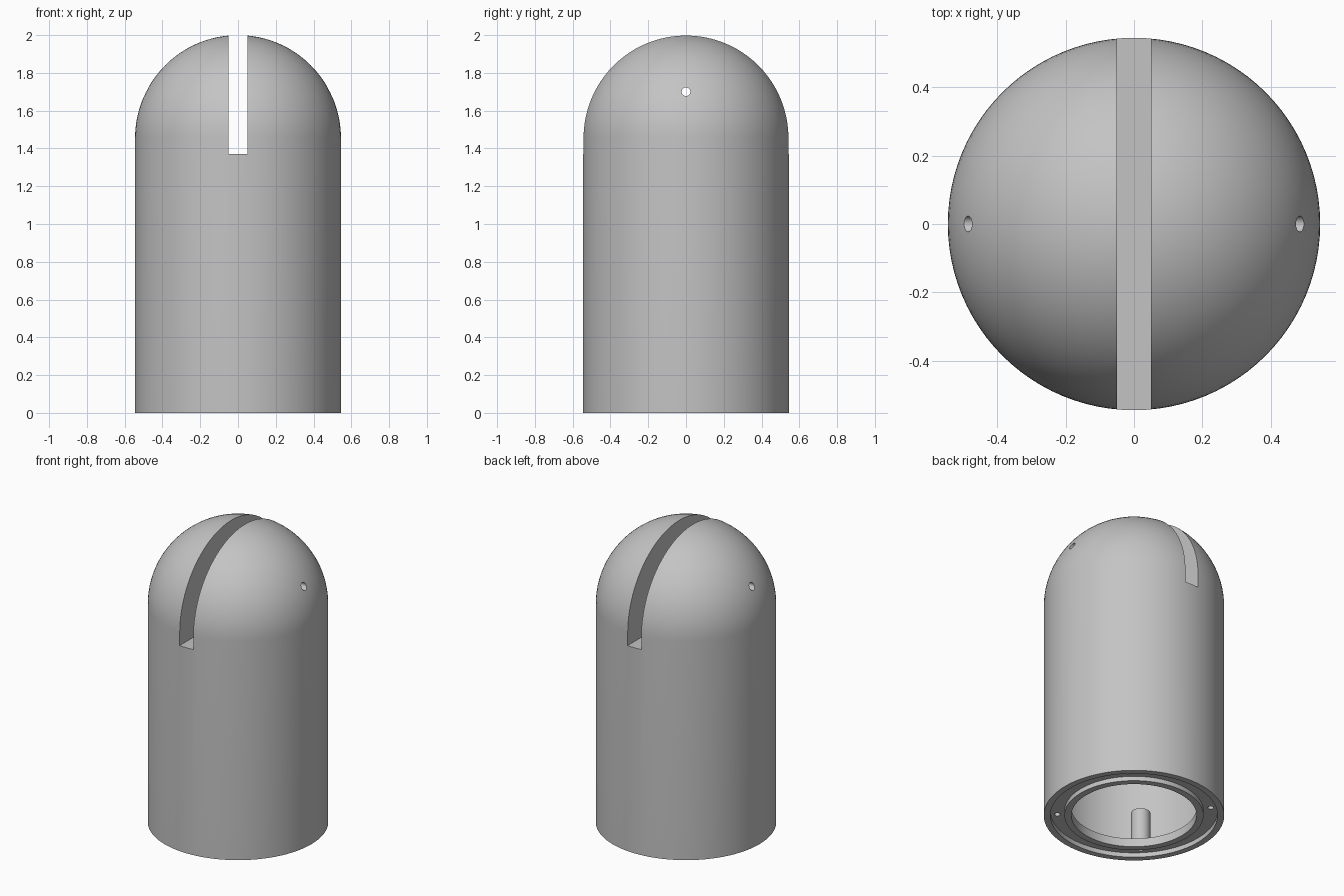
import bpy, bmesh, math
from mathutils import Matrix, Vector

cube = bpy.data.objects.get("Cube")
if cube:
    bpy.data.objects.remove(cube, do_unlink=True)

R = 0.545            # outer radius
SPRING = 2 - R       # height where the dome begins
PLATE_TOP = 0.056    # top of the bottom plate
SCREW_R = 0.465      # screw circle radius

grey = bpy.data.materials.new("light_grey")
grey.use_nodes = True
colour = (0.55, 0.55, 0.55, 1)
grey.diffuse_color = colour
grey.node_tree.nodes["Principled BSDF"].inputs["Base Color"].default_value = colour


def make_object(name, bm):
    bmesh.ops.recalc_face_normals(bm, faces=bm.faces[:])
    mesh = bpy.data.meshes.new(name)
    bm.to_mesh(mesh)
    bm.free()
    mesh.materials.append(grey)
    obj = bpy.data.objects.new(name, mesh)
    bpy.context.scene.collection.objects.link(obj)
    return obj


def lathe(name, profile, steps):
    bm = bmesh.new()
    verts = [bm.verts.new((r, 0, z)) for r, z in profile]
    edges = [bm.edges.new(pair) for pair in zip(verts, verts[1:])]
    bmesh.ops.spin(bm, geom=verts + edges, cent=(0, 0, 0), axis=(0, 0, 1),
                   angle=math.tau, steps=steps)
    bmesh.ops.remove_doubles(bm, verts=bm.verts[:], dist=1e-5)
    return make_object(name, bm)


def cylinder(name, radius, depth, matrix, sides=32):
    bm = bmesh.new()
    bmesh.ops.create_cone(bm, cap_ends=True, segments=sides, radius1=radius,
                          radius2=radius, depth=depth, matrix=matrix)
    return make_object(name, bm)


def cut(obj, cutters):
    for cutter in cutters:
        mod = obj.modifiers.new("cut", 'BOOLEAN')
        mod.operation = 'DIFFERENCE'
        mod.solver = 'EXACT'
        mod.object = cutter
    graph = bpy.context.evaluated_depsgraph_get()
    graph.update()
    mesh = bpy.data.meshes.new_from_object(obj.evaluated_get(graph))
    obj.modifiers.clear()
    obj.data = mesh


# Domed shell with hollow inside, bottom plate, groove and inner lip
dome = [(R * math.sin(a), SPRING + R * math.cos(a))
        for a in (math.pi / 2 * i / 24 for i in range(25))]
dome[0] = (0, 2)
inside = [(R, 0), (0.505, 0), (0.505, 0.03), (0.42, 0.03), (0.42, 0), (0.378, 0),
          (0.378, PLATE_TOP), (0.5, PLATE_TOP), (0.5, 1.3), (0, 1.3)]
body = lathe("domed_body", dome + inside, 96)

# Slot across the dome
bm = bmesh.new()
bmesh.ops.create_cube(bm, size=1, matrix=Matrix.Translation((0, 0, 1.87))
                      @ Matrix.Diagonal((0.1, 2, 1, 1)))
slot = make_object("slot_cutter", bm)

# Pin hole through both halves of the dome
pin_hole = cylinder("pin_hole_cutter", 0.023, 2,
                    Matrix.Translation((0, 0, 1.7)) @ Matrix.Rotation(math.pi / 2, 4, 'Y'))

# Four screw bosses standing on the bottom plate, with their holes
bosses, screw_holes = [], []
for i in range(4):
    a = math.pi / 4 + i * math.pi / 2
    spot = Vector((SCREW_R * math.cos(a), SCREW_R * math.sin(a), 0))
    top = 0.284
    bosses.append(cylinder(f"screw_boss_{i + 1}", 0.058, top - PLATE_TOP,
                           Matrix.Translation(spot + Vector((0, 0, (top + PLATE_TOP) / 2)))))
    screw_holes.append(cylinder("screw_hole_cutter", 0.018, 0.4,
                                Matrix.Translation(spot), 20))

cut(body, [slot, pin_hole] + screw_holes)
for boss, hole in zip(bosses, screw_holes):
    cut(boss, [hole])
for helper in [slot, pin_hole] + screw_holes:
    bpy.data.objects.remove(helper, do_unlink=True)

# Smooth curved walls, sharp edges
bpy.ops.object.select_all(action='DESELECT')
for obj in [body] + bosses:
    obj.select_set(True)
bpy.context.view_layer.objects.active = body
bpy.ops.object.shade_smooth_by_angle(angle=math.radians(30))
